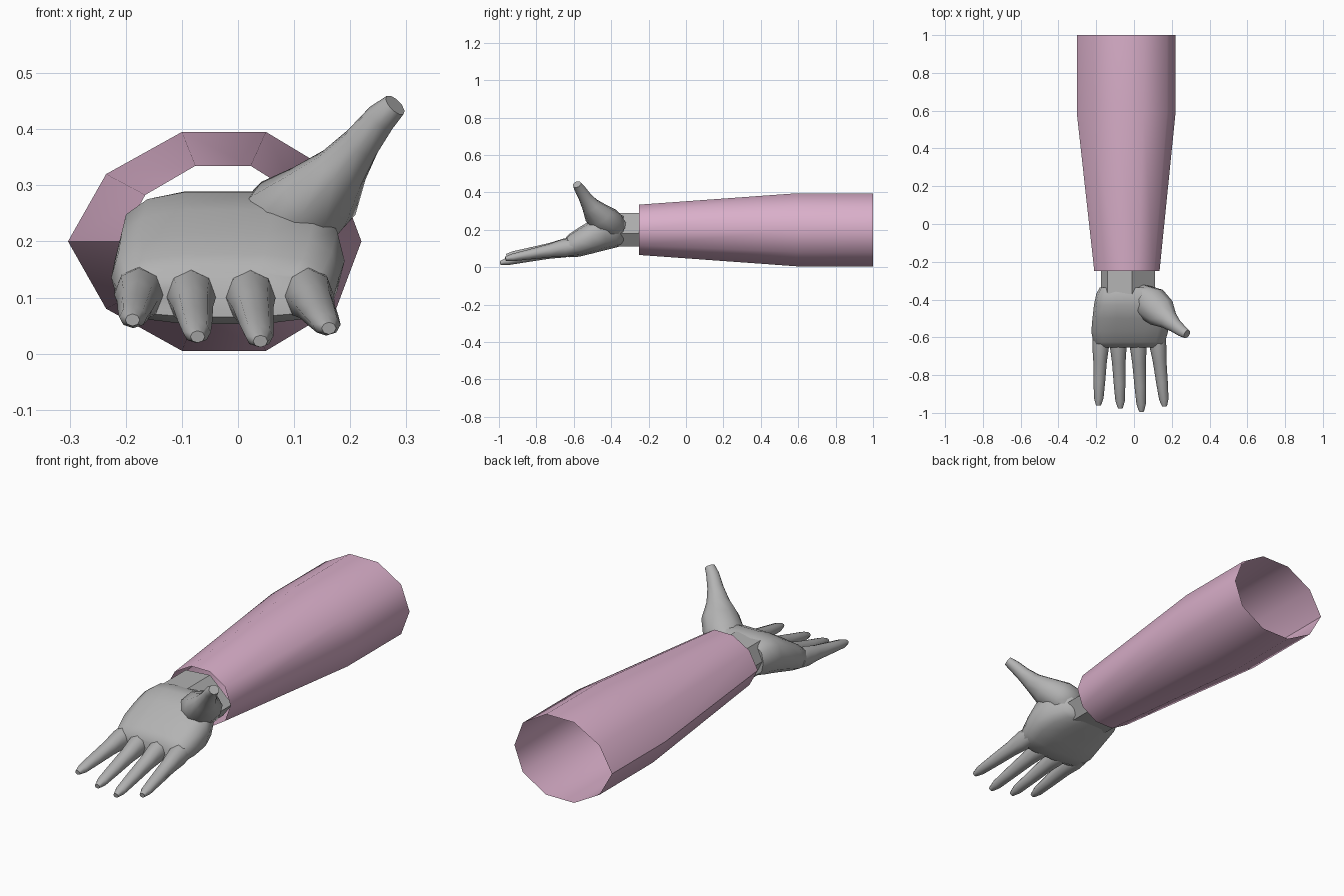
import bpy, bmesh, math
from mathutils import Vector

if "Cube" in bpy.data.objects:
    bpy.data.objects.remove(bpy.data.objects["Cube"])


def make_material(name, rgb):
    mat = bpy.data.materials.new(name)
    mat.use_nodes = True
    mat.diffuse_color = (*rgb, 1)
    mat.node_tree.nodes["Principled BSDF"].inputs["Base Color"].default_value = (*rgb, 1)
    return mat


pink = make_material("sleeve pink", (0.7, 0.43, 0.59))
grey = make_material("hand grey", (0.45, 0.45, 0.45))


def loft(name, rings, mat, caps=True, angle=50):
    """Skin a list of equally sized point rings."""
    bm = bmesh.new()
    loops = [[bm.verts.new(p) for p in ring] for ring in rings]
    n = len(loops[0])
    for a, b in zip(loops, loops[1:]):
        for i in range(n):
            j = (i + 1) % n
            bm.faces.new((a[i], a[j], b[j], b[i]))
    if caps:
        bm.faces.new(loops[0])
        bm.faces.new(loops[-1])
    bmesh.ops.recalc_face_normals(bm, faces=bm.faces)
    mesh = bpy.data.meshes.new(name)
    bm.to_mesh(mesh)
    bm.free()
    mesh.materials.append(mat)
    obj = bpy.data.objects.new(name, mesh)
    bpy.context.collection.objects.link(obj)
    bpy.ops.object.select_all(action="DESELECT")
    obj.select_set(True)
    bpy.context.view_layer.objects.active = obj
    bpy.ops.object.shade_smooth_by_angle(angle=math.radians(angle))
    return obj


def box_ring(y, x0, x1, z0, z1, sides=14, power=0.65):
    """Rounded cross-section across y."""
    ring = []
    for i in range(sides):
        a = math.tau * i / sides
        c, s = math.cos(a), math.sin(a)
        u = math.copysign(abs(c) ** power, c)
        v = math.copysign(abs(s) ** power, s)
        ring.append((((x0 + x1) + (x1 - x0) * u) / 2, y, ((z0 + z1) + (z1 - z0) * v) / 2))
    return ring


def path_rings(path, sides=8):
    """Rings square to a path of (point, half width, half height)."""
    pts = [Vector(p) for p, w, h in path]
    rings = []
    for i, (p, w, h) in enumerate(path):
        t = (pts[min(i + 1, len(pts) - 1)] - pts[max(i - 1, 0)]).normalized()
        side = t.cross(Vector((0, 0, 1))).normalized()
        up = side.cross(t)
        angles = [math.tau * k / sides for k in range(sides)]
        rings.append([pts[i] + side * w * math.cos(a) + up * h * math.sin(a) for a in angles])
    return rings


# Open ten-sided sleeve
outline = [(-.303, .2), (-.235, .32), (-.1, .395), (.05, .395), (.175, .32),
           (.22, .2), (.175, .08), (.05, .005), (-.1, .005), (-.235, .08)]


def sleeve_ring(y, sx, sz):
    return [(-.03 + (x + .03) * sx, y, .2 + (z - .2) * sz) for x, z in outline]


loft("sleeve", [sleeve_ring(1, 1, 1), sleeve_ring(.59, 1, 1), sleeve_ring(-.25, .66, .69)],
     pink, caps=False)

# Faceted wrist
section = [(-.175, .2), (-.14, .28), (-.01, .29), (.11, .18), (.06, .112), (-.13, .112)]
loft("wrist", [[(x, y, z) for x, z in section] for y in (-.2, -.37)], grey, caps=False, angle=30)

# Palm, facing up and sloping down to the knuckles
loft("palm", [box_ring(*r) for r in (
    (-.335, -.18, .10, .115, .275),
    (-.37, -.2, .13, .105, .29),
    (-.43, -.212, .17, .09, .29),
    (-.5, -.22, .19, .072, .258),
    (-.57, -.226, .18, .055, .215),
    (-.625, -.215, .165, .052, .178),
    (-.655, -.2, .145, .065, .145))], grey, angle=60)

# Thumb rising from the side of the palm
loft("thumb", path_rings([
    ((.03, -.37, .2), .06, .07),
    ((.09, -.42, .235), .095, .085),
    ((.145, -.47, .28), .085, .068),
    ((.185, -.51, .33), .052, .046),
    ((.22, -.54, .375), .037, .034),
    ((.255, -.568, .42), .03, .028),
    ((.28, -.583, .443), .024, .022)], 10), grey, angle=70)

# Four tapering fingers: root x, tip x, tip y, tip z
for name, root, tip, end, low in (
        ("little_finger", -.175, -.188, -.96, .06),
        ("ring_finger", -.085, -.072, -.975, .03),
        ("middle_finger", .02, .04, -.993, .022),
        ("index_finger", .122, .162, -.965, .045)):
    base, top = Vector((root, -.6, .112)), Vector((tip, end, low))
    profile = ((0, .045, .045), (.14, .044, .048), (.35, .036, .036),
               (.65, .031, .027), (.9, .025, .02), (1, .013, .011))
    loft(name, path_rings([(base.lerp(top, f), w, h) for f, w, h in profile]), grey, angle=70)
